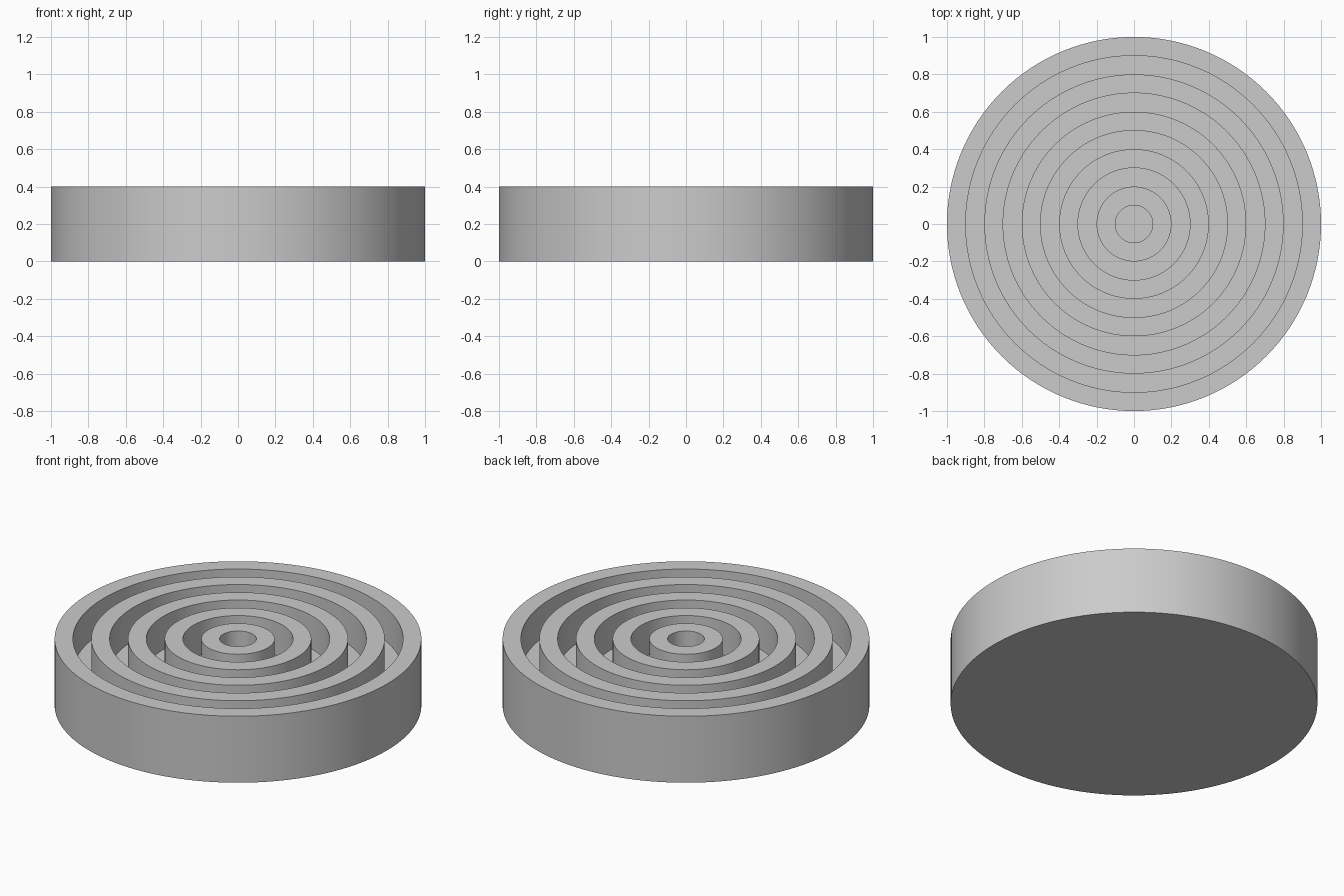
import bpy
import math

cube = bpy.data.objects.get("Cube")
if cube:
    bpy.data.objects.remove(cube, do_unlink=True)

HEIGHT = 0.4
FLOOR = 0.2
STEP = 0.1
RINGS = 5
SIDES = 128

# Plain grey body colour
grey = bpy.data.materials.new("plain grey")
grey.use_nodes = True
colour = (0.6, 0.6, 0.6, 1)
grey.diffuse_color = colour
grey.node_tree.nodes["Principled BSDF"].inputs["Base Color"].default_value = colour

# Square-wave profile from the centre outwards: groove floor, then ring wall
profile = [(0, FLOOR)]
for i in range(RINGS):
    inner = (2 * i + 1) * STEP
    outer = inner + STEP
    profile += [(inner, FLOOR), (inner, HEIGHT), (outer, HEIGHT)]
    profile.append((outer, FLOOR if i < RINGS - 1 else 0))
profile.append((0, 0))


def lathe(name, points, sides):
    """Spin a profile about z, with a single vertex at each axis point."""
    verts, faces, loops = [], [], []
    for r, z in points:
        count = sides if r > 0 else 1
        start = len(verts)
        for k in range(count):
            a = math.tau * k / sides
            verts.append((r * math.cos(a), r * math.sin(a), z))
        loops.append([start + k % count for k in range(sides)])
    for low, high in zip(loops, loops[1:]):
        for k in range(sides):
            n = (k + 1) % sides
            quad = [low[k], high[k], high[n], low[n]]
            faces.append(list(dict.fromkeys(quad)))
    mesh = bpy.data.meshes.new(name)
    mesh.from_pydata(verts, [], faces)
    mesh.update()
    obj = bpy.data.objects.new(name, mesh)
    bpy.context.collection.objects.link(obj)
    return obj


# Disc with concentric raised rings
disc = lathe("ringed_disc", profile, SIDES)
disc.data.materials.append(grey)
bpy.context.view_layer.objects.active = disc
disc.select_set(True)
bpy.ops.object.shade_smooth_by_angle(angle=math.radians(30))
